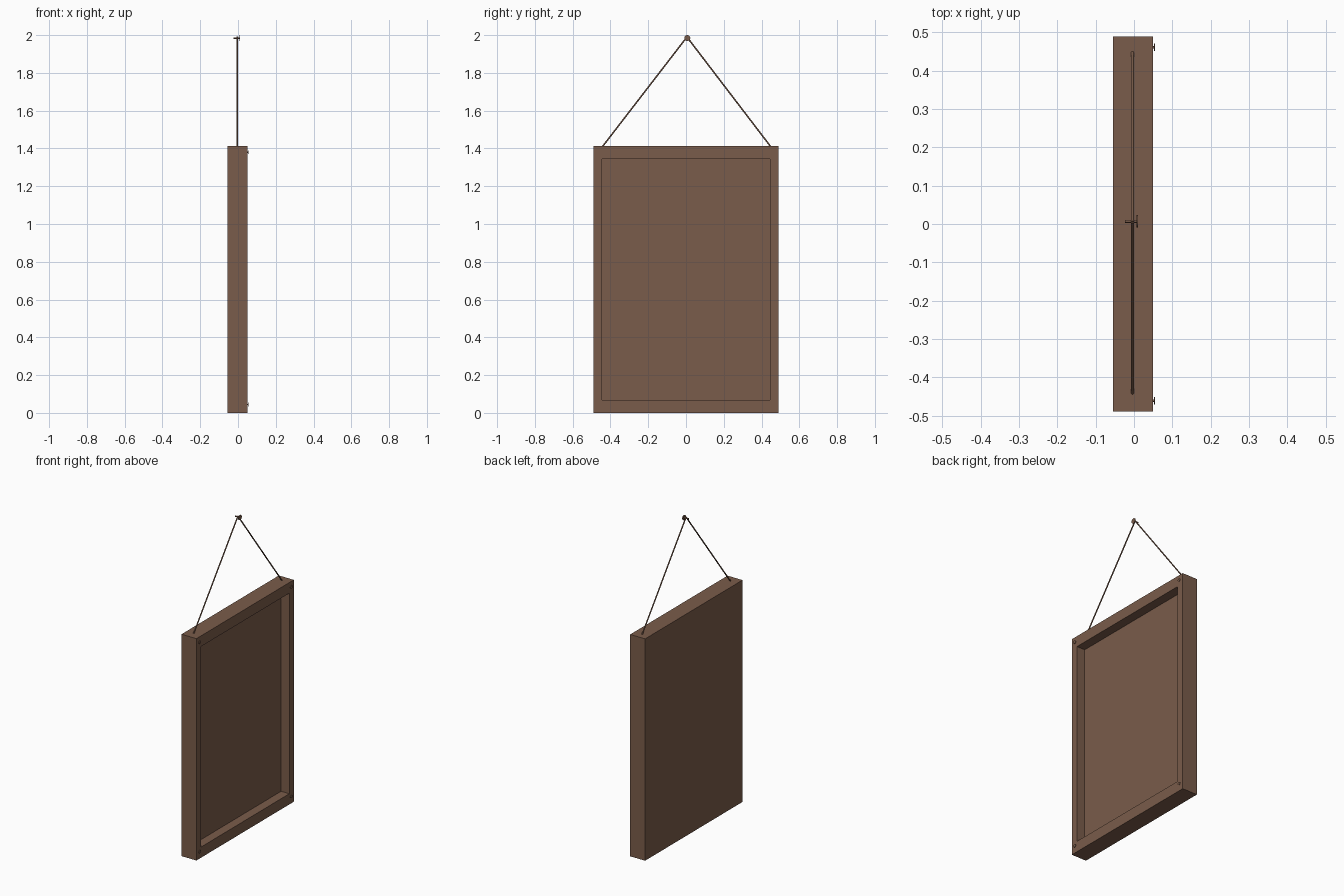
import bpy, bmesh
from mathutils import Vector

cube = bpy.data.objects.get("Cube")
if cube:
    bpy.data.objects.remove(cube)

wood = bpy.data.materials.new("brown wood")
wood.use_nodes = True
color = (0.195, 0.107, 0.069, 1)
wood.diffuse_color = color
wood.node_tree.nodes["Principled BSDF"].inputs["Base Color"].default_value = color


def finish(name, bm):
    mesh = bpy.data.meshes.new(name)
    bm.to_mesh(mesh)
    bm.free()
    mesh.materials.append(wood)
    obj = bpy.data.objects.new(name, mesh)
    bpy.context.collection.objects.link(obj)
    return obj


def rod(name, start, end, radius, sides=12):
    """Closed cylinder between two points."""
    start, end = Vector(start), Vector(end)
    axis = end - start
    bm = bmesh.new()
    bmesh.ops.create_cone(bm, cap_ends=True, segments=sides, radius1=radius,
                          radius2=radius, depth=axis.length)
    obj = finish(name, bm)
    obj.rotation_mode = 'QUATERNION'
    obj.rotation_quaternion = axis.to_track_quat('Z', 'Y')
    obj.location = (start + end) / 2
    for poly in obj.data.polygons:
        poly.use_smooth = len(poly.vertices) == 4
    for edge in obj.data.edges:
        a, b = (obj.data.vertices[i].co.z for i in edge.vertices)
        edge.use_edge_sharp = abs(a - b) < 1e-5


# Frame: a box whose +x face is inset and pushed in to form the recess
BACK, FRONT, HALF, TOP = -0.055, 0.05, 0.49, 1.413
BORDER_Y, BORDER_Z, DEPTH = 0.045, 0.068, 0.058
bm = bmesh.new()
bmesh.ops.create_cube(bm, size=1)
for v in bm.verts:
    v.co = (FRONT if v.co.x > 0 else BACK, HALF * (1 if v.co.y > 0 else -1),
            TOP if v.co.z > 0 else 0)
bm.normal_update()
face = max(bm.faces, key=lambda f: f.normal.x)
bmesh.ops.inset_individual(bm, faces=[face], thickness=0.02)
for v in face.verts:
    v.co.y = (HALF - BORDER_Y) * (1 if v.co.y > 0 else -1)
    v.co.z = TOP - BORDER_Z if v.co.z > TOP / 2 else BORDER_Z
inner = bmesh.ops.extrude_discrete_faces(bm, faces=[face])["faces"][0]
for v in inner.verts:
    v.co.x -= DEPTH
bmesh.ops.recalc_face_normals(bm, faces=bm.faces)
finish("picture_frame", bm)

# Corner pins on the front of the frame
for side, y in (("right", -0.461), ("left", 0.461)):
    for level, z in (("lower", 0.045), ("upper", 1.38)):
        rod(f"{level}_{side}_pin_shaft", (0.045, y, z), (0.053, y, z), 0.003)
        rod(f"{level}_{side}_pin_head", (0.052, y, z), (0.055, y, z), 0.01)

# Wall nail that holds the cord
NAIL_Y, NAIL_Z = 0.007, 1.984
rod("nail_shaft", (-0.023, NAIL_Y, NAIL_Z), (0.008, NAIL_Y, NAIL_Z), 0.004)
rod("nail_head", (0.007, NAIL_Y, NAIL_Z), (0.011, NAIL_Y, NAIL_Z), 0.016, 16)

# Hanging cord, one half each side of the nail
for name, y in (("right_cord", -0.446), ("left_cord", 0.452)):
    rod(name, (-0.004, y, 1.405), (-0.004, NAIL_Y - 0.002, 1.99), 0.004, 8)
